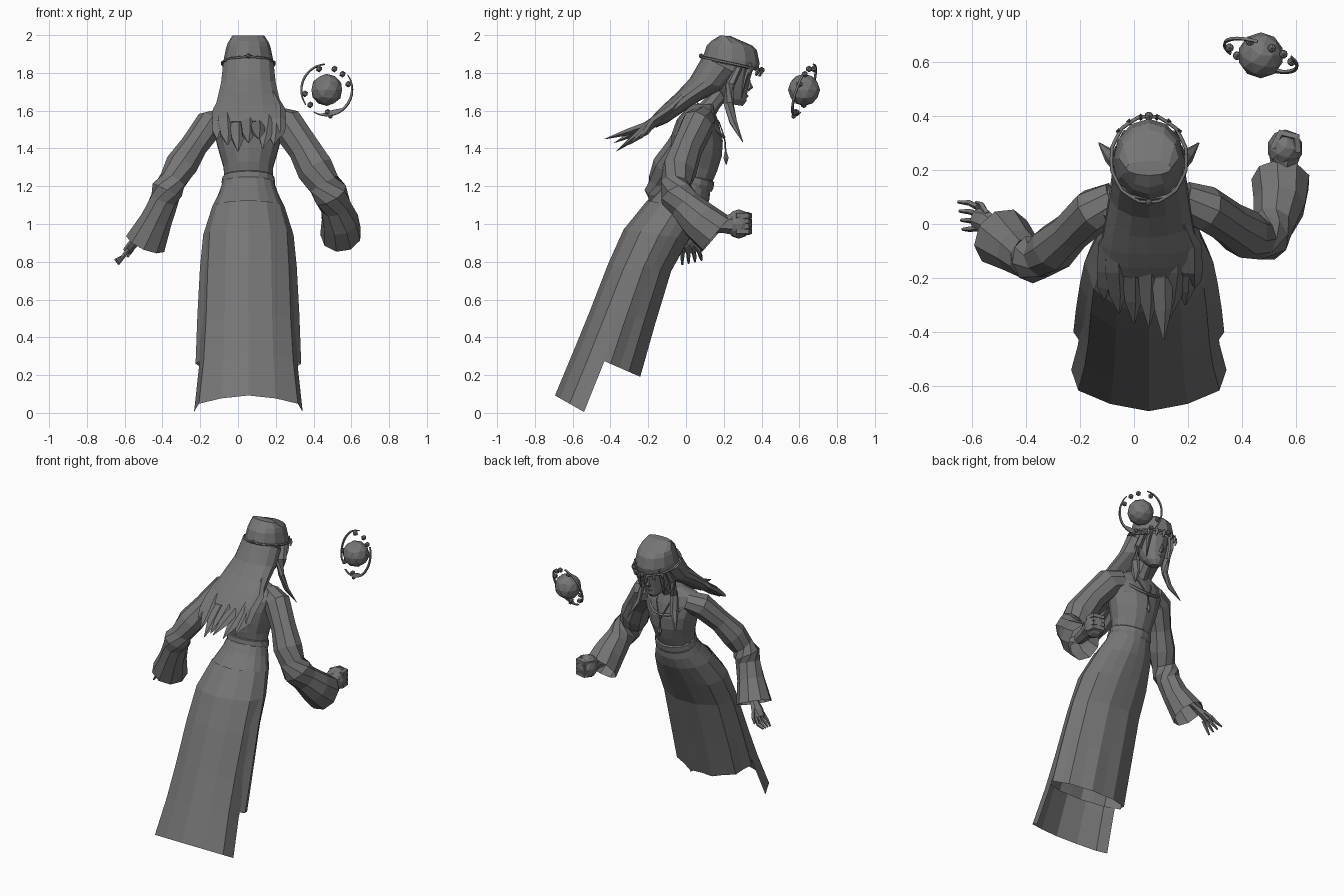
import bpy
from math import sin, cos, pi, radians
from mathutils import Vector

CX = 0.055
GREY = bpy.data.materials.new("dark_grey")
GREY.diffuse_color = (.18, .18, .18, 1)


def mesh(name, verts, faces):
    me = bpy.data.meshes.new(name)
    me.from_pydata([tuple(v) for v in verts], [], faces)
    me.update()
    ob = bpy.data.objects.new(name, me)
    bpy.context.collection.objects.link(ob)
    return ob


def skin(name, rings, closed=True, cap_a=False, cap_b=False):
    """Bridge equal-length rings of points with quads."""
    n = len(rings[0])
    verts = [p for r in rings for p in r]
    faces = []
    for k in range(len(rings) - 1):
        for i in range(n if closed else n - 1):
            j = (i + 1) % n
            faces.append((k * n + i, k * n + j, (k + 1) * n + j, (k + 1) * n + i))
    if cap_a:
        faces.append(tuple(range(n))[::-1])
    if cap_b:
        faces.append(tuple(range((len(rings) - 1) * n, len(rings) * n)))
    return mesh(name, verts, faces)


def ring(fy, fz, by, bz, w, n=16, pleat=0.0, start=0.0, sweep=2 * pi, closed=True):
    """Tilted ellipse through a front (y, z) and a back (y, z) point, half-width w."""
    pts = []
    for i in range(n):
        t = start + sweep * i / (n if closed else n - 1)
        k = 1 + pleat * (1 if i % 2 else -1)
        cy, cz = (fy + by) / 2, (fz + bz) / 2
        pts.append(Vector((CX + w * k * sin(t), cy + (fy - cy) * k * cos(t), cz + (fz - cz) * k * cos(t))))
    return pts


def loft(name, rows, n=16, cap_a=False, cap_b=False):
    return skin(name, [ring(*r, n=n) for r in rows], True, cap_a, cap_b)


def tube(name, rows, n=6, flat=1.0, cap_b=True, cap_a=True):
    """Tube along (x, y, z, radius) rows; flat squashes it into a ribbon."""
    ps = [Vector(r[:3]) for r in rows]
    rings = []
    for k, r in enumerate(rows):
        d = ps[min(k + 1, len(ps) - 1)] - ps[max(k - 1, 0)]
        q = d.to_track_quat('Z', 'Y')
        rings.append([ps[k] + q @ Vector((r[3] * cos(2 * pi * i / n), r[3] * flat * sin(2 * pi * i / n), 0))
                      for i in range(n)])
    return skin(name, rings, True, cap_a, cap_b)


def ball(name, loc, r, sub=1, scale=(1, 1, 1)):
    bpy.ops.mesh.primitive_ico_sphere_add(subdivisions=sub, radius=r, location=loc)
    ob = bpy.context.object
    ob.name, ob.scale = name, scale
    return ob


def hoop(name, pts, r):
    """Closed thin wire through points."""
    cu = bpy.data.curves.new(name, 'CURVE')
    cu.dimensions, cu.bevel_depth, cu.bevel_resolution = '3D', r, 0
    sp = cu.splines.new('POLY')
    sp.points.add(len(pts) - 1)
    for p, v in zip(sp.points, pts):
        p.co = (*v, 1)
    sp.use_cyclic_u = True
    ob = bpy.data.objects.new(name, cu)
    bpy.context.collection.objects.link(ob)


# Skirt: pleated outer layer
skirt = [(.13, 1.20, -.07, 1.27, .132), (.125, 1.13, -.12, 1.20, .155), (.10, 1.06, -.195, 1.12, .19),
         (.02, .92, -.305, .965, .235), (-.075, .75, -.372, .80, .25), (-.16, .47, -.465, .57, .262),
         (-.24, .19, -.56, .33, .27)]
skin("skirt", [ring(*r, n=20, pleat=.006 * k) for k, r in enumerate(skirt)])

# Skirt: long back panel, open at the front
back = [(.10, 1.06, -.205, 1.125, .19), (.03, .93, -.33, .97, .235), (-.09, .68, -.41, .79, .246),
        (-.215, .38, -.51, .53, .255), (-.30, .15, -.595, .32, .268), (-.39, -.08, -.69, .09, .295)]
skin("skirt_back_panel", [ring(*r, n=7, pleat=.005 * k, start=pi / 2, sweep=pi, closed=False)
                          for k, r in enumerate(back)], closed=False)

# Bodice, belt, neck
loft("bodice", [(.13, 1.20, -.07, 1.27, .13), (.165, 1.28, -.08, 1.33, .135), (.19, 1.36, -.08, 1.40, .158),
                (.195, 1.44, -.075, 1.48, .18), (.175, 1.53, -.05, 1.55, .215), (.155, 1.59, -.01, 1.60, .195),
                (.15, 1.635, .03, 1.635, .08)], 14, True, True)
loft("belt", [(.135, 1.17, -.085, 1.24, .138), (.145, 1.19, -.085, 1.255, .142), (.15, 1.22, -.08, 1.28, .137),
              (.14, 1.23, -.07, 1.285, .128)], 16)
tube("neck", [(CX, .08, 1.56, .06), (CX, .14, 1.64, .046), (CX, .21, 1.73, .046)], 8)
hoop("neckline", [(CX + .13 * sin(a), .115 + .085 * cos(a), 1.545 - .085 * cos(a))
                  for a in [2 * pi * i / 14 for i in range(14)]], .01)

# Necklace
hoop("necklace", [(CX + x, y, z) for x, y, z in
                  [(-.06, .12, 1.61), (-.05, .175, 1.54), (-.02, .20, 1.47), (0, .208, 1.43), (.02, .20, 1.47),
                   (.05, .175, 1.54), (.06, .12, 1.61), (0, .06, 1.64)]], .004)
tube("pendant", [(CX, .207, 1.43, .004), (CX, .21, 1.385, .005), (CX, .212, 1.35, .016), (CX, .213, 1.315, .003)], 6)

# Head and face
loft("head", [(.30, 1.625, .235, 1.635, .03), (.32, 1.65, .18, 1.68, .06), (.325, 1.70, .14, 1.73, .082),
              (.335, 1.75, .12, 1.78, .095), (.355, 1.82, .10, 1.87, .10)], 14, True, True)
tube("nose", [(CX, .332, 1.77, .008), (CX, .343, 1.725, .014), (CX, .325, 1.71, .012)], 5)
tube("lips", [(CX - .025, .310, 1.68, .004), (CX, .323, 1.678, .008), (CX + .025, .310, 1.68, .004)], 5)

# Hair: crown, flowing back, strands and front locks
loft("hair_crown", [(.38, 1.81, .085, 1.87, .135), (.39, 1.85, .095, 1.90, .13), (.375, 1.92, .11, 1.945, .118),
                    (.35, 1.945, .135, 1.97, .11), (.235, 1.995, .18, 1.998, .085)], 12, False, True)
loft("hair_back", [(.28, 1.79, .09, 1.89, .137), (.21, 1.72, .02, 1.77, .148), (.07, 1.65, -.05, 1.695, .165),
                   (-.02, 1.59, -.115, 1.635, .18), (-.10, 1.535, -.165, 1.585, .178),
                   (-.16, 1.51, -.20, 1.545, .155)], 14, True, True)
strands = [(-.10, -.11, -.28, 1.45), (-.07, -.055, -.33, 1.42), (-.01, .0, -.37, 1.385), (.05, .055, -.38, 1.43),
           (.10, .11, -.43, 1.45), (.15, .13, -.35, 1.40), (.19, .19, -.30, 1.42), (.21, .215, -.25, 1.45)]
for i, (x0, x1, y, z) in enumerate(strands):
    lift = .012 if i % 2 else 0
    tube("hair_strand_%d" % i, [(CX + (x0 - CX) * .8, .0, 1.685 + lift, .02), (x0, -.08, 1.60 + lift, .04),
                                (x0, -.17, 1.535 + lift, .045),
                                ((x0 + x1) / 2, -.17 + (y + .17) * .55, (1.52 + z) / 2, .036),
                                (x1, y, z, .003)], 5, .5)
for s in (-1, 1):
    tube("front_lock", [(CX + s * .095, .28, 1.83, .03), (CX + s * .11, .235, 1.74, .036), (CX + s * .12, .225, 1.64, .03),
                        (CX + s * .14, .25, 1.54, .028), (CX + s * .185, .30, 1.435, .003)], 6, .6)
    tube("fringe", [(CX + s * .08, .335, 1.85, .022), (CX + s * .092, .315, 1.77, .02),
                    (CX + s * .088, .29, 1.66, .003)], 5, .5)

# Circlet with leaf points
hoop("circlet", ring(.40, 1.815, .08, 1.885, .14, n=24, pleat=.012), .007)
for a in (-50, -30, -12, 12, 30, 50):
    t = radians(a)
    x, y, z = CX + .145 * sin(t), .243 + .158 * cos(t), 1.85 - .035 * cos(t)
    tube("circlet_leaf", [(x, y - .01, z - .035, .006), (x, y, z - .01, .012), (x, y + .003, z + .015, .002)], 4)
ball("circlet_gem_front", (CX, .40, 1.815), .018)
ball("circlet_gem_back", (CX, .08, 1.89), .014)

# Sleeves, puckered at the elbows
tube("sleeve_lowered", [(-.07, .09, 1.55, .07), (-.15, .05, 1.525, .085), (-.235, -.03, 1.41, .076),
                        (-.30, -.09, 1.31, .09), (-.345, -.125, 1.23, .076), (-.375, -.13, 1.18, .09),
                        (-.39, -.125, 1.13, .08), (-.43, -.10, 1.03, .088), (-.49, -.05, .90, .115)], 9, .95, False)
tube("sleeve_raised", [(.18, .09, 1.55, .07), (.26, .06, 1.525, .085), (.35, .005, 1.40, .08),
                       (.41, -.035, 1.29, .092), (.455, -.055, 1.21, .078), (.49, -.05, 1.155, .088),
                       (.515, -.005, 1.10, .08), (.54, .07, 1.02, .098), (.545, .16, .945, .11)], 9, 1.1, False)

# Open hand
tube("open_palm", [(-.46, -.05, 1.0, .03), (-.525, -.005, .93, .03), (-.56, .015, .89, .042), (-.59, .025, .855, .036)], 6, .55)
for i in range(4):
    y = -.015 + .026 * i
    tube("open_finger_%d" % i, [(-.58, y, .865, .012), (-.61, y * 1.25, .825, .011),
                                (-.635 - .006 * i, y * 1.3, .785 + .008 * i, .006)], 5)
tube("open_thumb", [(-.545, .035, .90, .013), (-.565, .07, .86, .012), (-.585, .08, .825, .006)], 5)

# Closed hand
tube("closed_wrist", [(.54, .10, .99, .035), (.555, .20, .995, .045), (.56, .25, 1.0, .06)], 7)
ball("fist", (.56, .28, 1.0), .074, 2, (.9, .95, 1.05))
for i in range(4):
    z = .96 + .028 * i
    tube("curled_finger_%d" % i, [(.605, .265, z, .018), (.60, .322, z, .02), (.545, .335, z, .02), (.515, .28, z, .016)], 5)

# Floating orb with a tilted, broken halo of crescents and beads
C = Vector((.47, .625, 1.71))


def halo(deg, r):
    x, z = r * cos(radians(deg)), r * sin(radians(deg))
    return C + Vector((x, -.3 * x + .35 * z, z))


ball("orb", C, .085, 2)


def crescent(name, a0, a1, width, n=14):
    rings = []
    for i in range(n + 1):
        a = a0 + (a1 - a0) * i / n
        h = .002 + width * sin(pi * i / n)
        o = Vector((.0015, .005, -.0015))
        rings.append([halo(a, .136 - h) - o, halo(a, .139) - o, halo(a, .139) + o, halo(a, .136 - h) + o])
    skin(name, rings, True, True, True)


crescent("halo_left", 95, 215, .004)
crescent("halo_lower_right", 240, 395, .006)
crescent("halo_lower_tip", 255, 315, .022, 8)
for a in (190, 222, 110, 70, 45, 15, 272):
    ball("halo_bead", halo(a, .118), .018)
ball("halo_tip", halo(278, .142), .013)

# One dark grey everywhere
for ob in bpy.data.objects:
    ob.data.materials.append(GREY)
